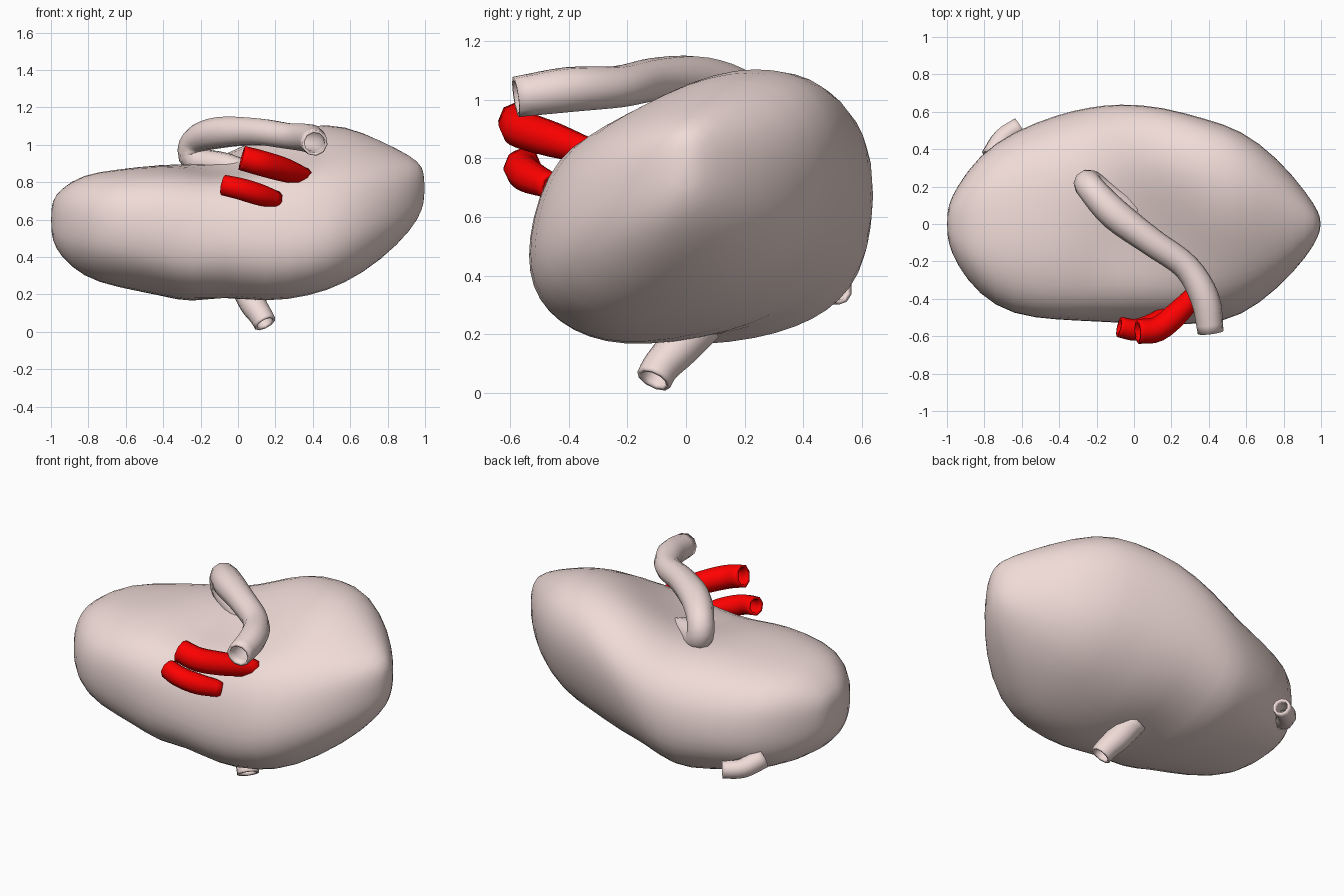
import bpy, bmesh, math
from mathutils import Vector, noise

if "Cube" in bpy.data.objects:
    bpy.data.objects.remove(bpy.data.objects["Cube"])


def material(name, rgb):
    m = bpy.data.materials.new(name)
    m.diffuse_color = (*rgb, 1)
    m.use_nodes = True
    m.node_tree.nodes["Principled BSDF"].inputs["Base Color"].default_value = m.diffuse_color
    return m


red = material("vessel_red", (1.0, 0.0, 0.0))
flesh = material("flesh_pink", (0.87, 0.71, 0.68))


def finish(name, bm, mat):
    bmesh.ops.recalc_face_normals(bm, faces=bm.faces)
    mesh = bpy.data.meshes.new(name)
    bm.to_mesh(mesh)
    bm.free()
    mesh.materials.append(mat)
    for p in mesh.polygons:
        p.use_smooth = True
    obj = bpy.data.objects.new(name, mesh)
    bpy.context.collection.objects.link(obj)
    return obj


def bridge(bm, loops):
    n = len(loops[0])
    for a, b in zip(loops, loops[1:]):
        for i in range(n):
            j = (i + 1) % n
            bm.faces.new((a[i], a[j], b[j], b[i]))


def spow(v, e):
    return math.copysign(abs(v) ** e, v)


def bump(x, y, cx, cy, rx, ry):
    return math.exp(-((x - cx) / rx) ** 2 - ((y - cy) / ry) ** 2)


# Organ body: lofted skewed oval sections (x, y front, y back, z bottom, z top, skew)
SECTIONS = [
    (-0.995, -0.10, 0.10, 0.50, 0.70, 0.0),
    (-0.95, -0.22, 0.20, 0.41, 0.76, -0.03),
    (-0.83, -0.38, 0.37, 0.29, 0.845, -0.04),
    (-0.65, -0.49, 0.50, 0.235, 0.875, -0.04),
    (-0.40, -0.515, 0.59, 0.185, 0.91, 0.0),
    (-0.25, -0.525, 0.63, 0.145, 0.92, 0.08),
    (-0.08, -0.535, 0.655, 0.19, 0.98, 0.2),
    (0.15, -0.54, 0.63, 0.16, 1.08, 0.32),
    (0.38, -0.545, 0.57, 0.195, 1.125, 0.35),
    (0.57, -0.50, 0.51, 0.25, 1.11, 0.34),
    (0.77, -0.35, 0.355, 0.385, 1.03, 0.28),
    (0.93, -0.17, 0.16, 0.54, 0.945, 0.2),
    (0.99, -0.06, 0.06, 0.65, 0.88, 0.1),
]
N = 24
bm = bmesh.new()
rings = []
for x, y0, y1, z0, z1, skew in SECTIONS:
    ring = []
    e = 0.82 if x < -0.2 else 0.87
    for i in range(N):
        t = 2 * math.pi * i / N
        y = (y0 + y1) / 2 + (y1 - y0) / 2 * spow(math.cos(t), e)
        z = (z0 + z1) / 2 + (z1 - z0) / 2 * spow(math.sin(t + skew), e)
        # hollow on the top where the vessels enter, and a flatter upper front
        if z > 0.6:
            z -= 0.13 * bump(x, y, 0.05, -0.05, 0.26, 0.28)
            z -= 0.07 * bump(x, y, 0.45, -0.22, 0.3, 0.2)
        # gentle surface lumps
        k = 0.018 * noise.noise(Vector((x, y, z)) * 3.5)
        ring.append(bm.verts.new((x, y * (1 + k), z + k)))
    rings.append(ring)
bridge(bm, rings)
for ring, tip in ((rings[0], (-1.0, 0, 0.6)), (rings[-1], (1.0, 0, 0.77))):
    v = bm.verts.new(tip)
    for i in range(N):
        bm.faces.new((ring[i], ring[(i + 1) % N], v))
body = finish("organ_body", bm, flesh)
sub = body.modifiers.new("Subdivision", 'SUBSURF')
sub.levels = sub.render_levels = 1


# Open-ended tube along a smooth path of (x, y, z, radius)
def tube(name, pts, sides=10, mat=flesh):
    P = [Vector(p) for p in pts]
    ext = [2 * P[0] - P[1]] + P + [2 * P[-1] - P[-2]]
    path = []
    for k in range(1, len(ext) - 2):
        p0, p1, p2, p3 = ext[k - 1:k + 3]
        for s in range(4):
            t = s / 4
            path.append(0.5 * (2 * p1 + (p2 - p0) * t + (2 * p0 - 5 * p1 + 4 * p2 - p3) * t * t
                               + (3 * p1 - p0 - 3 * p2 + p3) * t ** 3))
    path.append(P[-1])
    tb = bmesh.new()
    loops, side = [], None
    for k, p in enumerate(path):
        d = (path[min(k + 1, len(path) - 1)].xyz - path[max(k - 1, 0)].xyz).normalized()
        side = side or d.orthogonal()
        side = (side - d * side.dot(d)).normalized()
        up = d.cross(side)
        loops.append([tb.verts.new(p.xyz + p.w * (side * math.cos(a) + up * math.sin(a)))
                      for a in (2 * math.pi * i / sides for i in range(sides))])
    bridge(tb, loops)
    o = finish(name, tb, mat)
    wall = o.modifiers.new("Wall", 'SOLIDIFY')
    wall.thickness = 0.015
    wall.offset = -1


# Long looping duct on the top
tube("top_duct", [(0.14, 0.02, 0.82, 0.05), (-0.06, 0.10, 0.89, 0.065), (-0.23, 0.21, 0.92, 0.075),
                  (-0.23, 0.19, 1.02, 0.075), (-0.10, 0.05, 1.065, 0.085), (0.10, -0.10, 1.07, 0.075),
                  (0.28, -0.23, 1.045, 0.072), (0.38, -0.40, 1.035, 0.078), (0.41, -0.58, 1.01, 0.07)])

# Two red vessels on the front
tube("upper_red_vessel", [(0.02, -0.575, 0.93, 0.066), (0.13, -0.56, 0.90, 0.068),
                          (0.25, -0.46, 0.865, 0.064), (0.37, -0.33, 0.825, 0.045)], 8, red)
tube("lower_red_vessel", [(-0.08, -0.55, 0.785, 0.055), (0.01, -0.565, 0.765, 0.058),
                          (0.11, -0.53, 0.735, 0.058), (0.21, -0.46, 0.705, 0.045)], 8, red)

# Short stubs on the underside and back
tube("bottom_stub", [(0.04, 0.05, 0.24, 0.08), (0.08, -0.03, 0.15, 0.072),
                     (0.12, -0.085, 0.09, 0.064), (0.145, -0.11, 0.045, 0.062)])
tube("back_stub", [(-0.76, 0.36, 0.40, 0.06), (-0.70, 0.46, 0.36, 0.055),
                   (-0.61, 0.525, 0.352, 0.05)])
